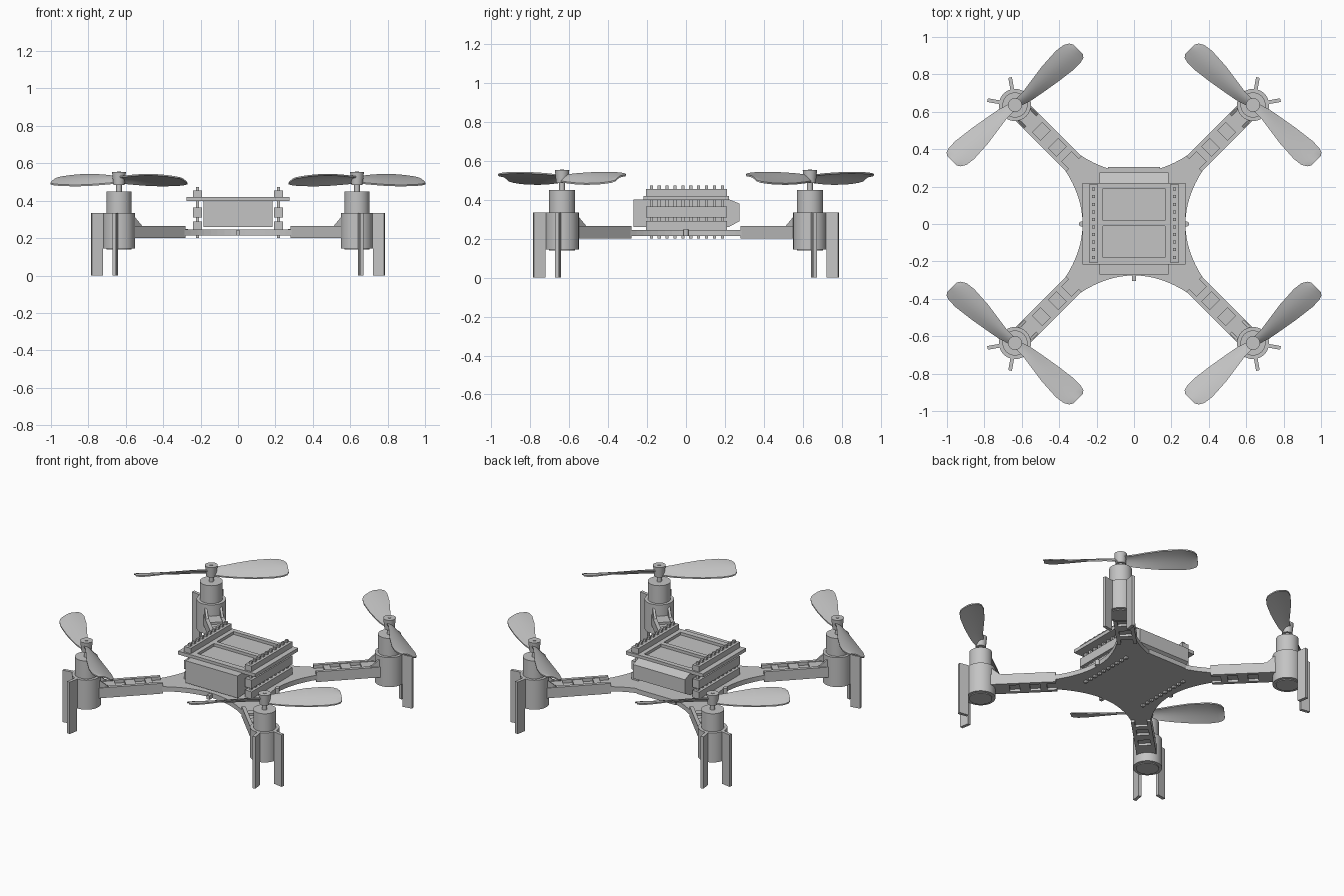
import bpy, bmesh
from math import radians, sin, cos, pi
from mathutils import Matrix, Vector

if "Cube" in bpy.data.objects:
    bpy.data.objects.remove(bpy.data.objects["Cube"])

grey = bpy.data.materials.new("light_grey")
grey.use_nodes = True
grey.diffuse_color = (0.55, 0.55, 0.55, 1)
for node in grey.node_tree.nodes:
    if node.type == 'BSDF_PRINCIPLED':
        node.inputs["Base Color"].default_value = (0.55, 0.55, 0.55, 1)


def box(bm, x0, x1, y0, y1, z0, z1, turn=None):
    m = Matrix.Translation(((x0 + x1) / 2, (y0 + y1) / 2, (z0 + z1) / 2))
    m = m @ Matrix.Diagonal((x1 - x0, y1 - y0, z1 - z0, 1))
    bmesh.ops.create_cube(bm, size=1, matrix=turn @ m if turn else m)


def cyl(bm, x, y, z0, z1, r, r_top=None, n=32):
    bmesh.ops.create_cone(bm, cap_ends=True, segments=n, radius1=r,
                          radius2=r_top or r, depth=z1 - z0,
                          matrix=Matrix.Translation((x, y, (z0 + z1) / 2)))


def prism(bm, outline, depth):
    face = bm.faces.new([bm.verts.new(p) for p in outline])
    out = bmesh.ops.extrude_face_region(bm, geom=[face])
    bmesh.ops.translate(bm, vec=depth, verts=[
        v for v in out["geom"] if isinstance(v, bmesh.types.BMVert)])


def finish(name, bm, matrix=None, smooth=False):
    if matrix:
        bm.transform(matrix)
    bmesh.ops.recalc_face_normals(bm, faces=bm.faces)
    mesh = bpy.data.meshes.new(name)
    bm.to_mesh(mesh)
    bm.free()
    mesh.materials.append(grey)
    obj = bpy.data.objects.new(name, mesh)
    bpy.context.scene.collection.objects.link(obj)
    if smooth:
        bpy.ops.object.select_all(action='DESELECT')
        obj.select_set(True)
        bpy.context.view_layer.objects.active = obj
        bpy.ops.object.shade_smooth_by_angle(angle=radians(35))
    return obj


def part(name, build, smooth=False):
    bm = bmesh.new()
    build(bm)
    return finish(name, bm, None, smooth)


def corners(name, build, smooth=False):
    """Four mirrored copies; local +x runs outward along the arm."""
    for sy, end in ((-1, "front"), (1, "back")):
        for sx, side in ((1, "left"), (-1, "right")):
            bm = bmesh.new()
            build(bm)
            m = Matrix.Diagonal((sx, sy, 1, 1)) @ Matrix.Rotation(pi / 4, 4, 'Z')
            finish(f"{end}_{side}_{name}", bm, m, smooth)


MOTOR = 0.9  # distance of each motor from the middle


# Circuit board with four arms and concave sides
def main_board(bm):
    outline = []
    for k in range(4):
        turn = Matrix.Rotation(k * pi / 2, 3, 'Z')
        diagonal = Matrix.Rotation(pi / 4, 3, 'Z')
        side = [Vector((0.275 + 1.13 * y * y, y, 0.215))
                for y in [0.29 * i / 8 for i in range(-8, 9)]]
        side += [diagonal @ Vector((0.84, y, 0.215)) for y in (-0.05, 0.05)]
        outline += [turn @ p for p in side]
    prism(bm, outline, (0, 0, 0.03))


def board_edges(bm):
    box(bm, -0.14, 0.14, 0.25, 0.305, 0.215, 0.245)
    box(bm, -0.01, 0.01, -0.305, -0.26, 0.215, 0.24)
    for s in (-1, 1):
        cyl(bm, s * 0.28, 0, 0.215, 0.25, 0.014, n=16)


part("main_board", main_board)
part("board_edge_tabs", board_edges)


# Battery with a tapered back end
def battery(bm):
    side = [(-0.27, 0.26), (0.22, 0.26), (0.275, 0.29), (0.275, 0.38),
            (0.22, 0.402), (-0.27, 0.402)]
    prism(bm, [(-0.185, y, z) for y, z in side], (0.37, 0, 0))


part("battery", battery)


# Top board, a frame with two openings
def top_board(bm):
    for s in (-1, 1):
        box(bm, *sorted((s * 0.165, s * 0.275)), -0.217, 0.22, 0.398, 0.42)
    for y0, y1 in ((-0.217, -0.18), (-0.01, 0.02), (0.19, 0.22)):
        box(bm, -0.165, 0.165, y0, y1, 0.398, 0.42)


part("top_board", top_board)


# Pin headers: three plastic strips and ten long pins on each side
for s, side in ((1, "left"), (-1, "right")):
    def strips(bm):
        for z0, z1 in ((0.245, 0.29), (0.31, 0.365), (0.42, 0.455)):
            box(bm, s * 0.217 - 0.024, s * 0.217 + 0.024, -0.205, 0.21, z0, z1)

    def pins(bm):
        for i in range(10):
            y = -0.178 + i * 0.0405
            box(bm, s * 0.217 - 0.008, s * 0.217 + 0.008,
                y - 0.008, y + 0.008, 0.2, 0.472)

    part(side + "_header_strips", strips)
    part(side + "_header_pins", pins)


# Ladder-shaped sleeve clipped round each arm
def sleeve(bm):
    for s in (-1, 1):
        box(bm, 0.455, 0.84, *sorted((s * 0.036, s * 0.058)), 0.2, 0.266)
    for x0, x1 in ((0.51, 0.55), (0.61, 0.67), (0.73, 0.84)):
        for z0, z1 in ((0.2, 0.214), (0.248, 0.262)):
            box(bm, x0, x1, -0.037, 0.037, z0, z1)


# Sloping braces between the sleeve and the motor holder
def braces(bm):
    for s in (-1, 1):
        y = s * 0.045 - 0.007
        prism(bm, [(0.77, y, 0.26), (0.84, y, 0.26), (0.84, y, 0.32)],
              (0, 0.014, 0))


# Motor holder ring and its two landing legs
def holder(bm):
    cyl(bm, MOTOR, 0, 0.145, 0.335, 0.086)


def legs(bm):
    for a in (-35, 35):
        turn = Matrix.Translation((MOTOR, 0, 0)) @ Matrix.Rotation(radians(a), 4, 'Z')
        box(bm, 0.08, 0.149, -0.01, 0.01, 0.145, 0.335, turn)
        box(bm, 0.088, 0.149, -0.01, 0.01, 0, 0.145, turn)


def motor(bm):
    cyl(bm, MOTOR, 0, 0.14, 0.45, 0.067)
    cyl(bm, MOTOR, 0, 0.45, 0.5, 0.015, n=16)


def hub(bm):
    cyl(bm, MOTOR, 0, 0.485, 0.553, 0.03, 0.037)
    cyl(bm, MOTOR, 0, 0.553, 0.556, 0.01, n=16)


# Two twisted, cambered blades; rows give radius, leading and trailing edge
ROWS = [(0.015, 0.02, -0.025), (0.08, 0.02, -0.045), (0.15, 0.03, -0.058),
        (0.25, 0.044, -0.075), (0.36, 0.05, -0.089), (0.41, 0.043, -0.088),
        (0.437, 0.027, -0.08), (0.449, 0.008, -0.064)]


def blades(bm):
    columns = 7
    for half in (1, -1):
        layers = []
        for thick in (0.004, -0.004):
            grid = []
            for r, lead, trail in ROWS:
                slope = 0.75 - 1.0 * min(r, 0.4)
                row = []
                for j in range(columns):
                    t = j / (columns - 1)
                    p = lead + (trail - lead) * t
                    z = 0.51 + (p - (lead + trail) / 2) * slope
                    z += 0.008 * sin(pi * t) + thick
                    row.append(bm.verts.new((MOTOR + half * p, half * r, z)))
                grid.append(row)
            layers.append(grid)
            for a, b in zip(grid, grid[1:]):
                for j in range(columns - 1):
                    bm.faces.new((a[j], a[j + 1], b[j + 1], b[j]))
        # close the rim between upper and lower skins
        rims = [g[0] + [r[-1] for r in g[1:]] + g[-1][-2::-1]
                + [r[0] for r in g[-2:0:-1]] for g in layers]
        n = len(rims[0])
        for i in range(n):
            k = (i + 1) % n
            bm.faces.new((rims[0][i], rims[0][k], rims[1][k], rims[1][i]))


corners("arm_sleeve", sleeve)
corners("arm_braces", braces)
corners("landing_legs", legs)
corners("motor_holder", holder, True)
corners("motor", motor, True)
corners("propeller_hub", hub, True)
corners("propeller_blades", blades, True)
